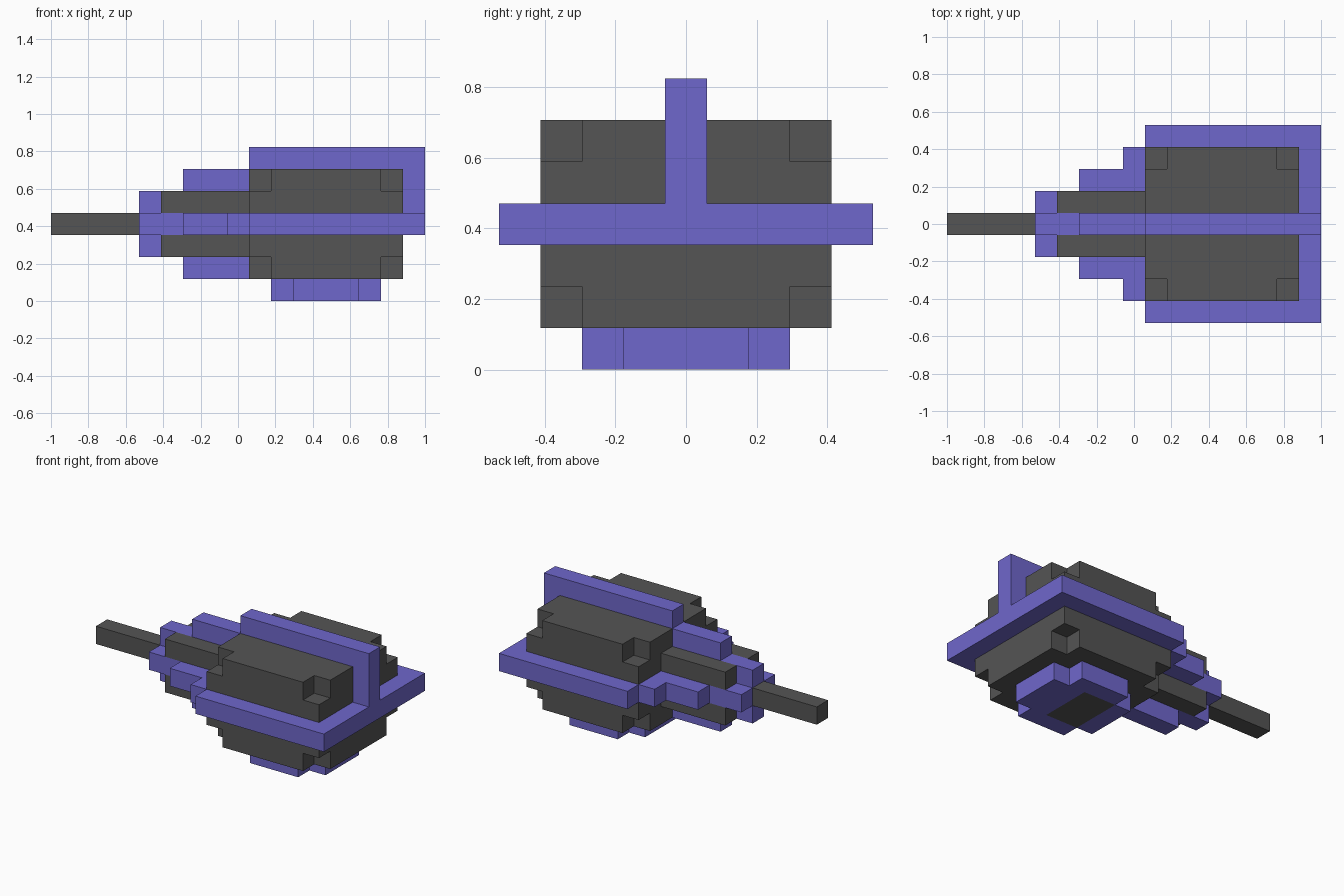
import bpy, bmesh, math
from mathutils import Vector

if "Cube" in bpy.data.objects:
    bpy.data.objects.remove(bpy.data.objects["Cube"])

U = 2 / 17  # edge of one block


def material(name, rgb):
    m = bpy.data.materials.new(name)
    m.diffuse_color = (*rgb, 1)
    m.use_nodes = True
    m.node_tree.nodes["Principled BSDF"].inputs["Base Color"].default_value = m.diffuse_color
    return m


PURPLE = material("purple", (0.159, 0.136, 0.604))
DARK = material("dark grey", (0.089, 0.089, 0.089))

blocks = {}  # block cell -> part name; later parts replace earlier ones
colours = {}


def fill(part, mat, x0, x1, half, z0, z1):
    """Fill blocks from x0 to x1 and z0 to z1, 'half' blocks either side of the centre line."""
    colours[part] = mat
    for x in range(x0, x1):
        for y in range(-half, half + 1):
            for z in range(z0, z1):
                blocks[x, y, z] = part


# main body with its eight corner blocks notched out
fill("body", DARK, 9, 16, 3, 1, 6)
for x in (9, 15):
    for y in (-3, 3):
        for z in (1, 5):
            del blocks[x, y, z]

# neck and front rod
fill("neck", DARK, 5, 9, 1, 2, 5)
fill("front_rod", DARK, 0, 4, 0, 3, 4)

# vertical fins
fill("neck_fin", PURPLE, 4, 9, 0, 2, 5)
fill("neck_fin", PURPLE, 6, 9, 0, 1, 6)
fill("top_fin", PURPLE, 9, 17, 0, 4, 7)

# stepped horizontal plate
for x0, x1, half in ((4, 6, 1), (6, 8, 2), (8, 9, 3), (9, 17, 4)):
    fill("side_plate", PURPLE, x0, x1, half, 3, 4)

# base with stepped corners and a dark patch underneath
fill("base", PURPLE, 11, 14, 2, 0, 1)
fill("base", PURPLE, 10, 15, 1, 0, 1)
fill("base_patch", DARK, 11, 13, 1, 0, 1)

# each part gets the exposed sides of its blocks
for part, mat in colours.items():
    bm = bmesh.new()
    for cell in [c for c, p in blocks.items() if p == part]:
        centre = Vector(cell) + Vector((0.5, 0, 0.5))
        for axis in range(3):
            for sign in (-1, 1):
                n = Vector((0, 0, 0))
                n[axis] = sign
                if tuple(int(a + b) for a, b in zip(cell, n)) in blocks:
                    continue
                a = Vector((0, 0, 0))
                a[(axis + 1) % 3] = 0.5
                b = n.cross(a)
                mid = centre + n / 2
                corners = (mid + a + b, mid - a + b, mid - a - b, mid + a - b)
                bm.faces.new([bm.verts.new((p.x * U - 1, p.y * U, p.z * U)) for p in corners])
    bmesh.ops.remove_doubles(bm, verts=bm.verts, dist=0.001)
    bmesh.ops.dissolve_limit(bm, angle_limit=math.radians(1), verts=bm.verts, edges=bm.edges)
    mesh = bpy.data.meshes.new(part)
    bm.to_mesh(mesh)
    bm.free()
    mesh.materials.append(mat)
    bpy.context.collection.objects.link(bpy.data.objects.new(part, mesh))
